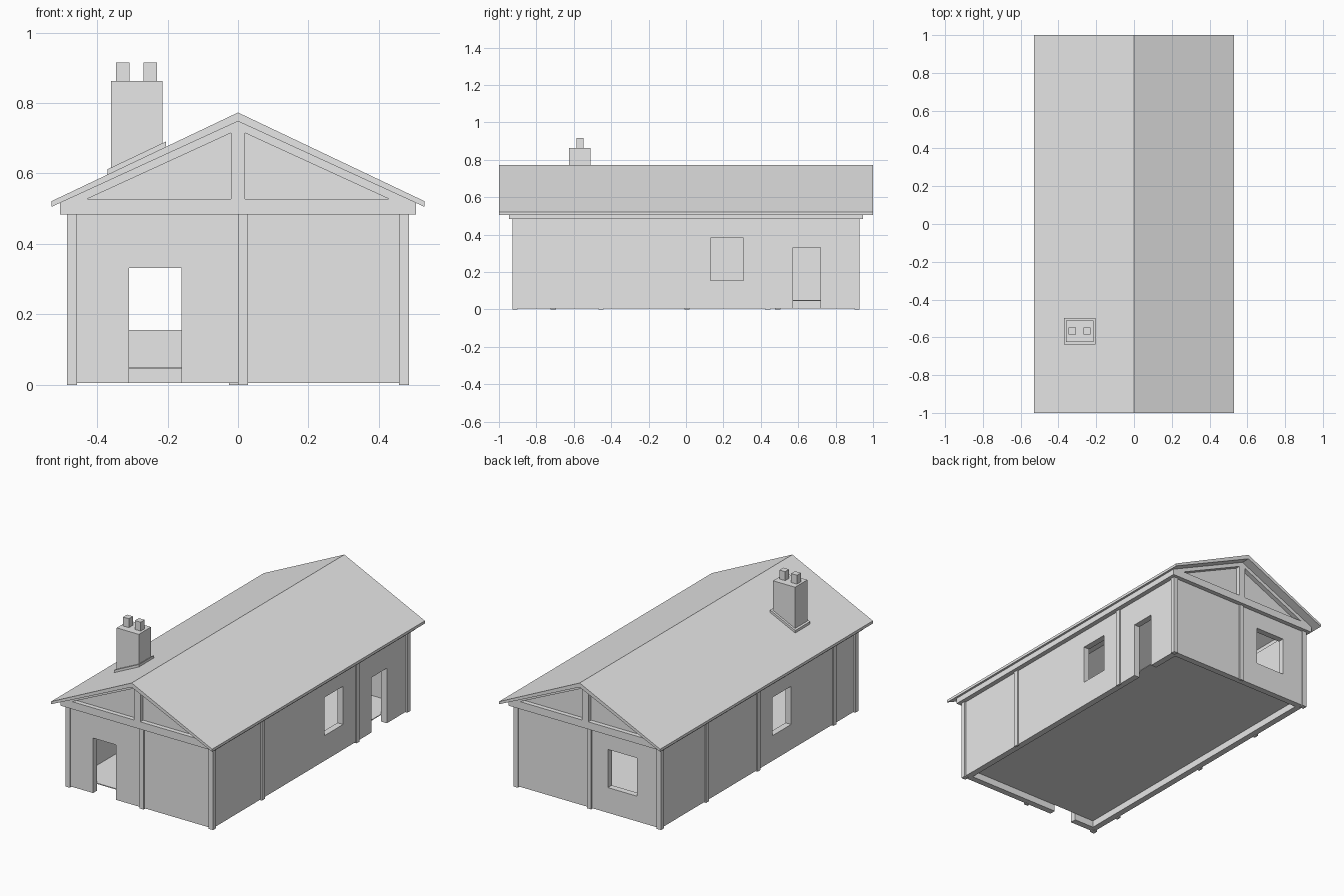
import bpy, bmesh

if "Cube" in bpy.data.objects:
    bpy.data.objects.remove(bpy.data.objects["Cube"])

grey = bpy.data.materials.new("light grey")
grey.diffuse_color = (0.8, 0.8, 0.8, 1)
grey.use_nodes = True
grey.node_tree.nodes["Principled BSDF"].inputs["Base Color"].default_value = grey.diffuse_color


def prism(name, pts, y0, y1):
    """Extrude an (x, z) outline from y0 to y1."""
    bm = bmesh.new()
    face = bm.faces.new([bm.verts.new((x, y0, z)) for x, z in pts])
    ext = bmesh.ops.extrude_face_region(bm, geom=[face])
    verts = [v for v in ext["geom"] if isinstance(v, bmesh.types.BMVert)]
    bmesh.ops.translate(bm, verts=verts, vec=(0, y1 - y0, 0))
    bmesh.ops.recalc_face_normals(bm, faces=bm.faces[:])
    mesh = bpy.data.meshes.new(name)
    bm.to_mesh(mesh)
    bm.free()
    mesh.materials.append(grey)
    ob = bpy.data.objects.new(name, mesh)
    bpy.context.collection.objects.link(ob)
    return ob


def box(name, x0, x1, y0, y1, z0, z1):
    return prism(name, [(x0, z0), (x1, z0), (x1, z1), (x0, z1)], y0, y1)


def cut(ob, *limits):
    """Subtract a box from an object."""
    cutter = box("cutter", *limits)
    cutter.hide_render = True
    mod = ob.modifiers.new("cut", 'BOOLEAN')
    mod.operation = 'DIFFERENCE'
    mod.solver = 'EXACT'
    mod.object = cutter
    bpy.context.view_layer.objects.active = ob
    bpy.ops.object.modifier_apply(modifier=mod.name)
    bpy.data.objects.remove(cutter, do_unlink=True)


PX, PY = 0.485, 0.928          # outer faces of posts
WX, WY = 0.477, 0.92           # outer faces of walls
T = 0.037                      # wall thickness
BX, BY = 0.505, 0.947          # outer faces of top beams
EAVE, RIDGE = 0.505, 0.748     # roof underside heights
RX = 0.53


def under(x):
    """Height of the roof underside."""
    return RIDGE - (RIDGE - EAVE) * abs(x) / RX


# Walls with door and window openings
walls = box("walls", -WX, WX, -WY, WY, 0.005, 0.5)
cut(walls, -WX + T, WX - T, -WY + T, WY - T, -0.1, 0.6)
cut(walls, -0.31, -0.16, -1, -0.8, -0.1, 0.332)       # front door
cut(walls, 0.4, 0.6, 0.572, 0.718, -0.1, 0.332)       # side door
cut(walls, 0.4, 0.6, 0.132, 0.307, 0.155, 0.382)      # right window
cut(walls, -0.6, -0.4, -0.307, -0.132, 0.155, 0.382)  # left window
cut(walls, -0.32, -0.13, 0.8, 1, 0.155, 0.382)        # back window

# Floor
box("floor", -WX + T, WX - T, -WY + T, WY - T, 0.045, 0.05)

# Corner and wall posts
W = 0.028
for sx in (-1, 1):
    for sy in (-1, 1):
        xs = sorted((sx * PX, sx * (PX - W)))
        ys = sorted((sy * PY, sy * (PY - W)))
        box("corner_post", *xs, *ys, 0, 0.49)
for side, places in ((1, (-0.455, 0.437)), (-1, (-0.71, 0.005, 0.49))):
    xs = sorted((side * PX, side * (WX - 0.005)))
    for y in places:
        box("side_post", *xs, y - W / 2, y + W / 2, 0, 0.49)
box("front_post", 0, W, -PY, -WY + 0.005, 0, 0.49)
box("back_post", -0.025, 0.003, WY - 0.005, PY, 0, 0.49)

# Gable panels and timber frames at both ends
for sy in (-1, 1):
    panel = sorted((sy * WY, sy * (WY - T)))
    frame = sorted((sy * BY, sy * (WY - 0.005)))
    prism("gable_panel", [(-0.47, 0.49), (0.47, 0.49), (0.47, under(0.47)),
                          (0, RIDGE), (-0.47, under(0.47))], *panel)
    top = RX * (RIDGE - 0.527) / (RIDGE - EAVE)
    prism("tie_beam", [(-BX, 0.483), (BX, 0.483), (BX, under(BX)),
                       (top, 0.527), (-top, 0.527), (-BX, under(BX))], *frame)
    prism("king_post", [(-0.02, 0.527), (0.02, 0.527), (0.02, under(0.02)),
                        (0, RIDGE), (-0.02, under(0.02))], *frame)
    low = RX * (RIDGE - 0.024 - 0.527) / (RIDGE - EAVE)
    for s in (-1, 1):
        prism("rafter", [(s * top, 0.527), (s * low, 0.527),
                         (s * 0.02, under(0.02) - 0.024),
                         (s * 0.02, under(0.02))], *frame)

# Beams along the side walls
for s in (-1, 1):
    prism("side_beam", [(s * 0.46, 0.483), (s * BX, 0.483),
                        (s * BX, under(BX)), (s * 0.46, under(0.46))],
          -WY + 0.005, WY - 0.005)

# Roof
prism("roof", [(-RX, EAVE), (0, RIDGE), (RX, EAVE),
               (RX, 0.521), (0, 0.773), (-RX, 0.521)], -1, 1)


def top_z(x):
    return 0.773 - 0.252 * abs(x) / RX


# Chimney with sloped collar and two pots
prism("chimney_collar", [(-0.37, top_z(0.37) - 0.01), (-0.205, top_z(0.205) - 0.01),
                         (-0.205, top_z(0.205) + 0.015),
                         (-0.37, top_z(0.37) + 0.015)], -0.638, -0.498)
prism("chimney_stack", [(-0.36, top_z(0.36)), (-0.215, top_z(0.215)),
                        (-0.215, 0.862), (-0.36, 0.862)], -0.626, -0.511)
for x in (-0.327, -0.249):
    box("chimney_pot", x - 0.019, x + 0.019, -0.586, -0.549, 0.862, 0.915)
